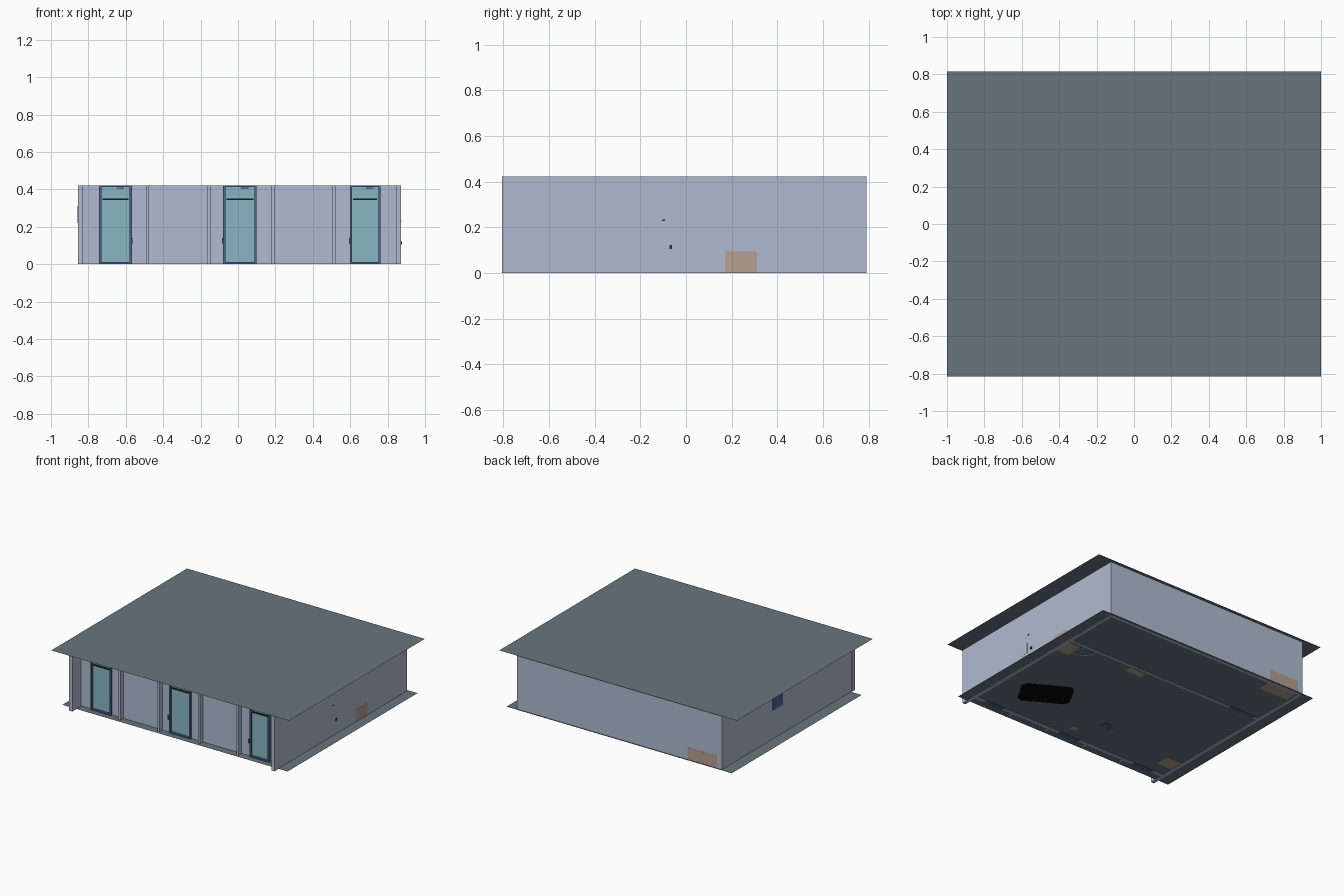
import bpy, bmesh, math
from mathutils import Matrix

if "Cube" in bpy.data.objects:
    bpy.data.objects.remove(bpy.data.objects["Cube"])


def material(name, rgb):
    m = bpy.data.materials.new(name)
    m.diffuse_color = (*rgb, 1)
    m.use_nodes = True
    m.node_tree.nodes["Principled BSDF"].inputs["Base Color"].default_value = m.diffuse_color
    return m


SLATE = material("slate_grey", (.135, .18, .205))
WALL = material("pale_blue_grey", (.43, .50, .63))
GLASS = material("teal_glass", (.25, .47, .54))
NAVY = material("navy_blue", (.075, .13, .30))
BROWN = material("warm_brown", (.46, .35, .28))
DARK = material("dark_trim", (.02, .03, .05))
BLACK = material("black_rug", (0.002, 0.002, 0.002))


def finish(name, bm, mat):
    me = bpy.data.meshes.new(name)
    bm.to_mesh(me)
    bm.free()
    ob = bpy.data.objects.new(name, me)
    bpy.context.collection.objects.link(ob)
    me.materials.append(mat)
    return ob


def box(name, x, y, z, mat):
    """Box from (min, max) ranges on each axis."""
    bm = bmesh.new()
    bmesh.ops.create_cube(bm, size=1)
    for v in bm.verts:
        for i, r in enumerate((x, y, z)):
            v.co[i] = r[0] if v.co[i] < 0 else r[1]
    return finish(name, bm, mat)


def plane(name, x, y, z, mat):
    bm = bmesh.new()
    bm.faces.new([bm.verts.new((a, b, z)) for a, b in
                  ((x[0], y[0]), (x[1], y[0]), (x[1], y[1]), (x[0], y[1]))])
    return finish(name, bm, mat)


H = .422          # wall height
L, R = -.855, .87  # outer faces of the side walls
F, B = -.70, .79   # front wall face and back wall face
T = .025          # wall thickness

# Thin roof sheet and floor sheet
plane("roof", (-1, 1), (-.815, .815), H + .001, SLATE)
plane("floor", (-.945, .95), (-.76, .80), .003, SLATE)

# Side and back walls, each split into a lower band and an upper panel
for part, z in (("lower", (0, .097)), ("upper", (.097, H))):
    box("left_wall_" + part, (L, L + T), (-.77, B), z, WALL)
    box("right_wall_" + part, (R - T, R), (-.77, B), z, WALL)
    box("back_wall_" + part, (L + T, R - T), (B - T, B), z, WALL)
    box("partition_" + part, (L + T, R - T), (.325, .345), z, WALL)

# Corner posts at the front ends of the side walls
box("left_front_post", (L - .001, L + T), (-.805, -.77), (0, H), WALL)
box("right_front_post", (R - T, R + .001), (-.805, -.77), (0, H), WALL)

# Front wall between the doors
DOORS = ((-.742, -.568), (-.08, .10), (.598, .762))
edges = [L + T] + [e for d in DOORS for e in d] + [R - T]
for i in range(0, len(edges), 2):
    for part, z in (("lower", (0, .097)), ("upper", (.097, H))):
        box(f"front_wall_{i // 2}_{part}", (edges[i], edges[i + 1]), (F, F + T), z, WALL)

# Slim upright fins on the front wall
for i, x in enumerate((-.475, -.145, .195, .52)):
    box(f"front_fin_{i}", (x - .018, x), (F - .036, F), (0, H), WALL)

# Glazed doors with frame, transom bar, closer and handle
for i, (a, b) in enumerate(DOORS):
    w, yf = .012, (F - .015, F + T)
    box(f"door_frame_left_{i}", (a, a + w), yf, (0, H), NAVY)
    box(f"door_frame_right_{i}", (b - w, b), yf, (0, H), NAVY)
    box(f"door_frame_top_{i}", (a + w, b - w), yf, (H - .010, H), NAVY)
    box(f"door_sill_{i}", (a + w, b - w), yf, (0, .013), NAVY)
    box(f"door_glass_{i}", (a + w, b - w), (F, F + .012), (.013, H - .010), GLASS)
    box(f"door_transom_{i}", (a + w + .006, b - w - .006), (F - .012, F), (.343, .351), DARK)
    m = (a + b) / 2 + .025
    box(f"door_closer_{i}", (m - .02, m + .02), (F - .008, F), (.404, .410), DARK)
    s = b if i == 0 else a
    box(f"door_handle_{i}", (s - .005, s + .005), (F - .025, F - .015), (.11, .14), NAVY)

# Plates on the outside of the walls
box("left_wall_board", (L - .004, L), (.06, .18), (.22, .31), NAVY)
box("right_wall_cabinet_back", (R, R + .001), (.17, .31), (.002, .095), BROWN)
box("back_wall_cabinet_back", (-.815, -.565), (B, B + .001), (.002, .095), BROWN)
box("right_wall_hook", (R, R + .004), (-.105, -.092), (.228, .234), DARK)
box("right_wall_tap", (R, R + .006), (-.073, -.062), (.105, .122), DARK)
box("right_wall_panel", (R, R + .001), (-.18, -.11), (.09, .17), WALL)

# Furniture inside, resting on the ground
FURNITURE = (
    ("right_cabinet", (.74, .845), (.17, .31), .095, BROWN),
    ("back_cabinet", (-.815, -.565), (.67, .765), .095, BROWN),
    ("long_shelf", (.16, .30), (.26, .32), .20, BROWN),
    ("corner_table", (-.82, -.69), (-.58, -.47), .10, BROWN),
    ("stool", (.03, .08), (-.60, -.55), .06, BROWN),
    ("chair_a", (-.12, -.06), (-.44, -.38), .08, NAVY),
    ("chair_b", (-.15, -.13), (-.45, -.41), .08, NAVY),
    ("inner_door", (-.80, -.58), (.318, .352), .38, NAVY),
)
for name, x, y, h, mat in FURNITURE:
    box(name, x, y, (0, h), mat)

# Curved screen beside the partition
bm = bmesh.new()
n, rows = 14, []
for k in range(n + 1):
    t = math.pi * (1 + k / n)
    c, s = math.cos(t), math.sin(t)
    rows.append([bm.verts.new((.72 + r * c, .325 + r * s, z))
                 for r, z in ((.11, 0), (.118, 0), (.118, .3), (.11, .3))])
for p, q in zip(rows, rows[1:]):
    for j in range(4):
        bm.faces.new((p[j], q[j], q[(j + 1) % 4], p[(j + 1) % 4]))
bmesh.ops.recalc_face_normals(bm, faces=bm.faces)
finish("curved_screen", bm, WALL)

# Turned black rug with clipped corners
bm = bmesh.new()
w, d, c = .183, .118, .03
pts = [(w - c, d), (w, d - c), (w, c - d), (w - c, -d),
       (c - w, -d), (-w, c - d), (-w, d - c), (c - w, d)]
f = bm.faces.new([bm.verts.new((x, y, 0)) for x, y in reversed(pts)])
top = bmesh.ops.extrude_face_region(bm, geom=[f])
bmesh.ops.translate(bm, vec=(0, 0, .006),
                    verts=[g for g in top["geom"] if isinstance(g, bmesh.types.BMVert)])
bmesh.ops.recalc_face_normals(bm, faces=bm.faces)
bm.transform(Matrix.Translation((.51, -.34, 0)) @ Matrix.Rotation(math.radians(-30), 4, 'Z'))
finish("rug", bm, BLACK)
